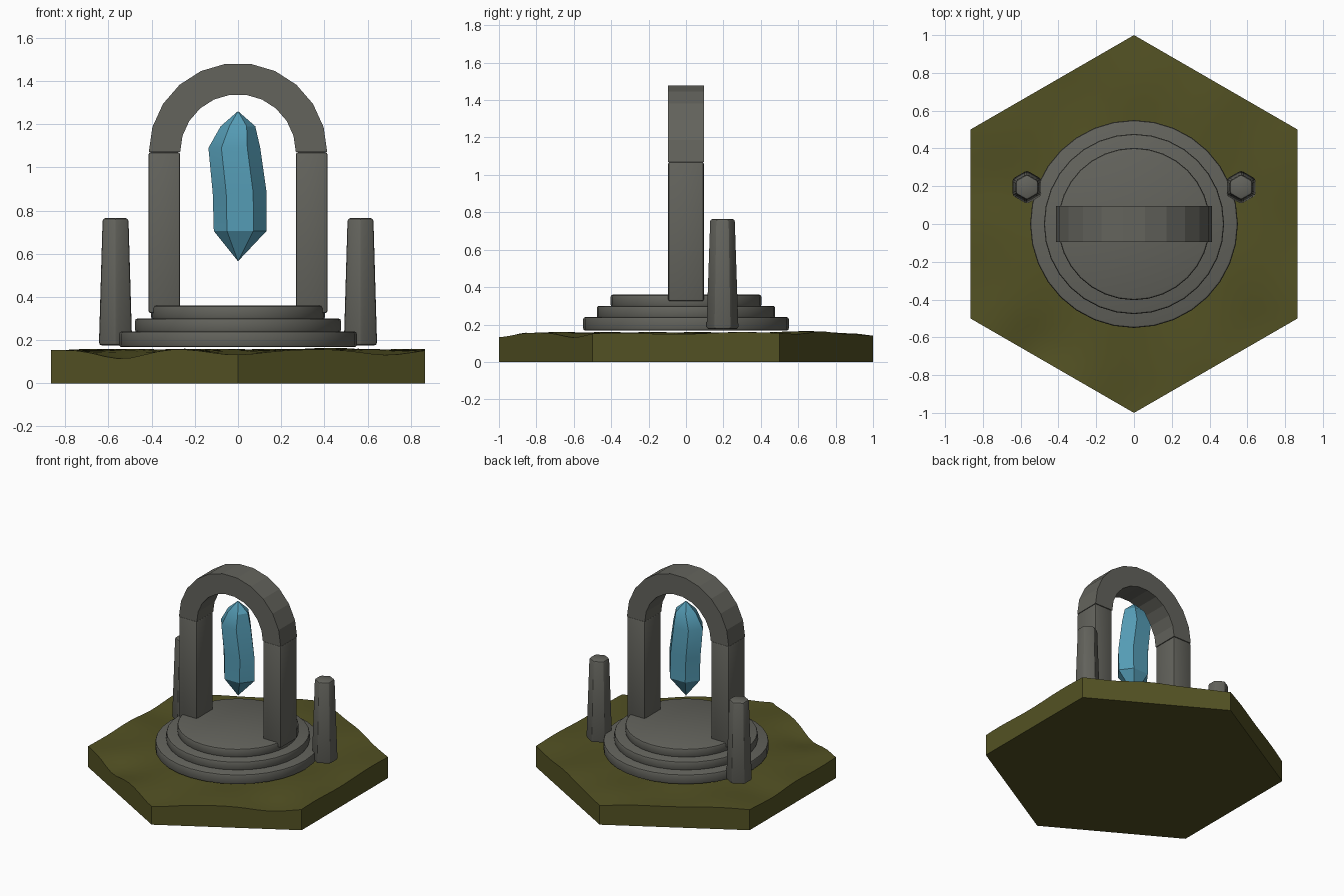
import bpy, bmesh, math
from math import sin, cos, pi, exp

if "Cube" in bpy.data.objects:
    bpy.data.objects.remove(bpy.data.objects["Cube"])


def material(name, rgb):
    m = bpy.data.materials.new(name)
    m.diffuse_color = (*rgb, 1)
    m.use_nodes = True
    m.node_tree.nodes["Principled BSDF"].inputs["Base Color"].default_value = m.diffuse_color
    return m


STONE = material("grey stone", (0.125, 0.125, 0.108))
MOSS = material("olive moss", (0.086, 0.083, 0.017))
CRYSTAL = material("blue crystal", (0.09, 0.33, 0.46))


def finish(bm, name, mat, bevel=0.0, angle=30, segments=2):
    """Bevel the hard edges, set the shading and link the object."""
    bmesh.ops.remove_doubles(bm, verts=bm.verts, dist=1e-5)
    bmesh.ops.recalc_face_normals(bm, faces=bm.faces)
    if bevel:
        hard = [e for e in bm.edges if len(e.link_faces) == 2 and e.calc_face_angle() > 0.6]
        bmesh.ops.bevel(bm, geom=hard, offset=bevel, segments=segments,
                        profile=0.5, affect='EDGES')
    me = bpy.data.meshes.new(name)
    bm.to_mesh(me)
    bm.free()
    me.materials.append(mat)
    me.shade_smooth()
    me.set_sharp_from_angle(angle=math.radians(angle))
    ob = bpy.data.objects.new(name, me)
    bpy.context.collection.objects.link(ob)
    return ob


def loft(rings, n, start=0.0, cy=0.0):
    """Stack n-sided rings given as (centre x, radius x, radius y, z)."""
    bm = bmesh.new()
    loops = [[bm.verts.new((cx + rx * cos(start + 2 * pi * i / n),
                            cy + ry * sin(start + 2 * pi * i / n), z))
              for i in range(n)] for cx, rx, ry, z in rings]
    for a, b in zip(loops, loops[1:]):
        for i in range(n):
            j = (i + 1) % n
            bm.faces.new((a[i], a[j], b[j], b[i]))
    if rings[0][1] > 0:
        bm.faces.new(loops[0][::-1])
    if rings[-1][1] > 0:
        bm.faces.new(loops[-1])
    return bm


# Hexagonal ground tile with an uneven top
BUMPS = [(-0.55, -0.68, -0.04), (0, -1, -0.022), (0.7, -0.6, -0.018),
         (0.05, 1, -0.014), (-0.8, 0.2, -0.02), (0.45, 0.72, 0.008)]


def ground_height(x, y):
    h = 0.154 + 0.006 * sin(9 * x + 2 * y) * cos(8 * y - 3 * x)
    return h + sum(d * exp(-((x - a) ** 2 + (y - b) ** 2) / 0.03) for a, b, d in BUMPS)


bm = bmesh.new()
mid = bm.verts.new((0, 0, 0))
rim = [bm.verts.new((cos(pi / 6 + i * pi / 3), sin(pi / 6 + i * pi / 3), 0)) for i in range(6)]
for i in range(6):
    bm.faces.new((mid, rim[i], rim[(i + 1) % 6]))
bmesh.ops.subdivide_edges(bm, edges=bm.edges[:], cuts=13, use_grid_fill=True)
for v in bm.verts:
    v.co.z = ground_height(v.co.x, v.co.y)
border = [e for e in bm.edges if e.is_boundary]
ext = bmesh.ops.extrude_edge_only(bm, edges=border)["geom"]
for g in ext:
    if isinstance(g, bmesh.types.BMVert):
        g.co.z = 0
bmesh.ops.edgeloop_fill(bm, edges=[g for g in ext if isinstance(g, bmesh.types.BMEdge)
                                   and all(v.co.z == 0 for v in g.verts)])
finish(bm, "ground_tile", MOSS, angle=35)

# Three round steps
for i, (r, z0, z1) in enumerate([(0.55, 0.167, 0.24), (0.477, 0.235, 0.30), (0.403, 0.295, 0.36)]):
    finish(loft([(0, r, r, z0), (0, r, r, z1)], 32), f"round_step_{i + 1}", STONE, bevel=0.012)

# Gate posts and small standing stones on both sides
for side, s in (("left", -1), ("right", 1)):
    bm = bmesh.new()
    bmesh.ops.create_cube(bm, size=1)
    for v in bm.verts:
        v.co = (s * 0.341 + v.co.x * 0.146, v.co.y * 0.19, 0.6975 + v.co.z * 0.745)
    finish(bm, f"gate_post_{side}", STONE, bevel=0.01)

    bm = loft([(s * 0.567, 0.089, 0.089, 0.175), (s * 0.567, 0.069, 0.069, 0.765)],
              6, pi / 6, 0.195)
    finish(bm, f"standing_stone_{side}", STONE, bevel=0.014)

# Eleven-segment half-round arch
bm = bmesh.new()
N = 11
sections = []
for i in range(N + 1):
    a = pi * i / N
    sections.append([bm.verts.new((r * cos(a), y, 1.07 + r * sin(a)))
                     for r, y in ((0.268, -0.095), (0.413, -0.095), (0.413, 0.095), (0.268, 0.095))])
for p, q in zip(sections, sections[1:]):
    for k in range(4):
        m = (k + 1) % 4
        bm.faces.new((p[k], p[m], q[m], q[k]))
bm.faces.new(sections[0])
bm.faces.new(sections[-1][::-1])
finish(bm, "arch", STONE, angle=12)

# Floating crystal, slightly leaning
rings = [(0, 0, 0, 0.565), (0.01, 0.122, 0.095, 0.705), (0.008, 0.125, 0.092, 0.88),
         (-0.017, 0.12, 0.095, 1.09), (0, 0.08, 0.07, 1.19), (0, 0, 0, 1.26)]
finish(loft(rings, 6), "floating_crystal", CRYSTAL, angle=30)
